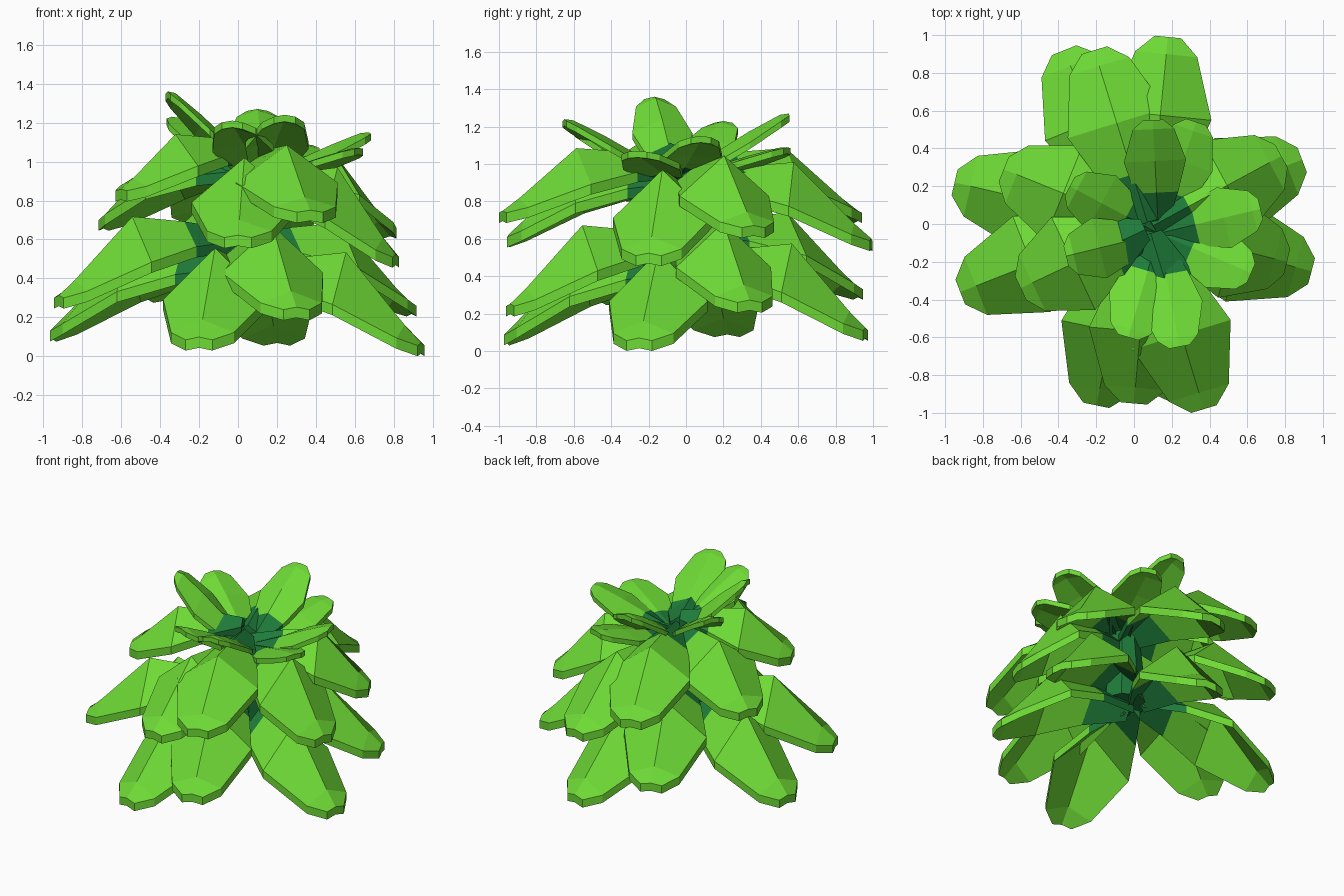
import bpy, bmesh, math
from mathutils import Vector

if "Cube" in bpy.data.objects:
    bpy.data.objects.remove(bpy.data.objects["Cube"])


def material(name, col):
    m = bpy.data.materials.new(name)
    m.diffuse_color = (*col, 1)
    m.use_nodes = True
    m.node_tree.nodes["Principled BSDF"].inputs["Base Color"].default_value = m.diffuse_color
    return m


LEAF = material("leaf_green", (0.155, 0.70, 0.036))
DARK = material("deep_green", (0.013, 0.20, 0.042))

# Stations along a leaf: fraction of length, half width, ridge height, edge height
# (heights are fractions of the tip-to-peak rise, 0 = tip level)
DROOP = [(0.03, 0.06, 0.84, 0.70), (0.30, 0.17, 0.94, 0.63), (0.59, 0.272, 1.0, 0.44),
         (0.91, 0.165, 0.22, 0.08), (1.0, 0.07, 0.03, 0.0)]
# Upright crown leaves: heights are fractions from base (0) to tip (1)
CROWN = [(0.03, 0.04, 0.10, 0.0), (0.36, 0.115, 0.42, 0.27), (0.64, 0.165, 0.72, 0.56),
         (0.92, 0.11, 0.98, 0.88), (1.0, 0.055, 1.0, 0.97)]


def add_leaf(bm, centre, tip, stations, low, rise, thick):
    """Folded blade with a ridge, running from the plant centre to its tip."""
    c, t = Vector(centre), Vector(tip)
    out = Vector((t.x - c.x, t.y - c.y, 0))
    side = Vector((-out.y, out.x, 0)).normalized()
    rows = []
    for f, w, hr, he in stations:
        p = Vector((c.x, c.y, 0)) + out * f
        pts = [(p + side * s * w) + Vector((0, 0, low + rise * h))
               for s, h in ((-1, he), (0, hr), (1, he))]
        top = [bm.verts.new(q) for q in pts]
        bot = [bm.verts.new(q - Vector((0, 0, thick))) for q in pts]
        rows.append(top + bot[::-1])
    faces = []
    for i, (a, b) in enumerate(zip(rows, rows[1:])):
        for k in range(6):
            j = (k + 1) % 6
            f = bm.faces.new((a[k], a[j], b[j], b[k]))
            f.material_index = 1 if i == 0 else 0
            faces.append(f)
    for r, m in ((rows[0], 1), (rows[-1], 0)):
        for q in ((0, 1, 4, 5), (1, 2, 3, 4)):
            f = bm.faces.new([r[n] for n in q])
            f.material_index = m
            faces.append(f)
    bmesh.ops.recalc_face_normals(bm, faces=faces)


def tier(name, centre, tips, crown=False, rise=0.45, mean=0, even=0, thick=0.055):
    """Ring of leaves; 'even' levels out the peaks of high and low leaves."""
    bm = bmesh.new()
    for tip in tips:
        if crown:
            add_leaf(bm, centre, tip, CROWN, centre[2], tip[2] - centre[2], thick)
        else:
            add_leaf(bm, centre, tip, DROOP, tip[2], rise - even * (tip[2] - mean), thick)
    me = bpy.data.meshes.new(name)
    bm.to_mesh(me)
    bm.free()
    me.materials.append(LEAF)
    me.materials.append(DARK)
    ob = bpy.data.objects.new(name, me)
    bpy.context.collection.objects.link(ob)
    return ob


# Lower drooping leaves
tier("lower_leaves", (0, 0, 0),
     [(-.20, -.96, .085), (.30, -.94, .24), (.94, -.25, .056), (.89, .34, .26),
      (.20, .96, .11), (-.37, .92, .33), (-.95, .22, .13), (-.92, -.36, .30)],
     rise=0.45, mean=0.17, even=0.25)

# Middle drooping leaves
tier("middle_leaves", (.08, -.02, 0),
     [(0, -.95, .61), (.37, -.98, .74), (.81, -.2, .51), (.78, .36, .66),
      (.18, .99, .59), (-.21, .92, .74), (-.69, .29, .70), (-.60, -.34, .85)],
     rise=0.385, mean=0.66, even=0.5)

# Upright crown leaves
tier("crown_leaves", (.13, -.05, .92),
     [(-.36, -.17, 1.36), (-.34, .20, 1.23), (.10, .55, 1.27), (.33, .54, 1.09),
      (.67, .08, 1.15), (.62, -.26, 1.07), (.24, -.65, 1.24), (-.03, -.60, 1.21)],
     crown=True, thick=0.035)

# Dark faceted heart where the leaves meet
bm = bmesh.new()
bmesh.ops.create_cone(bm, cap_ends=True, segments=8, radius1=.15, radius2=.10, depth=.52)
me = bpy.data.meshes.new("stem_heart")
bm.to_mesh(me)
bm.free()
me.materials.append(DARK)
heart = bpy.data.objects.new("stem_heart", me)
heart.location = (.07, -.02, .68)
bpy.context.collection.objects.link(heart)
